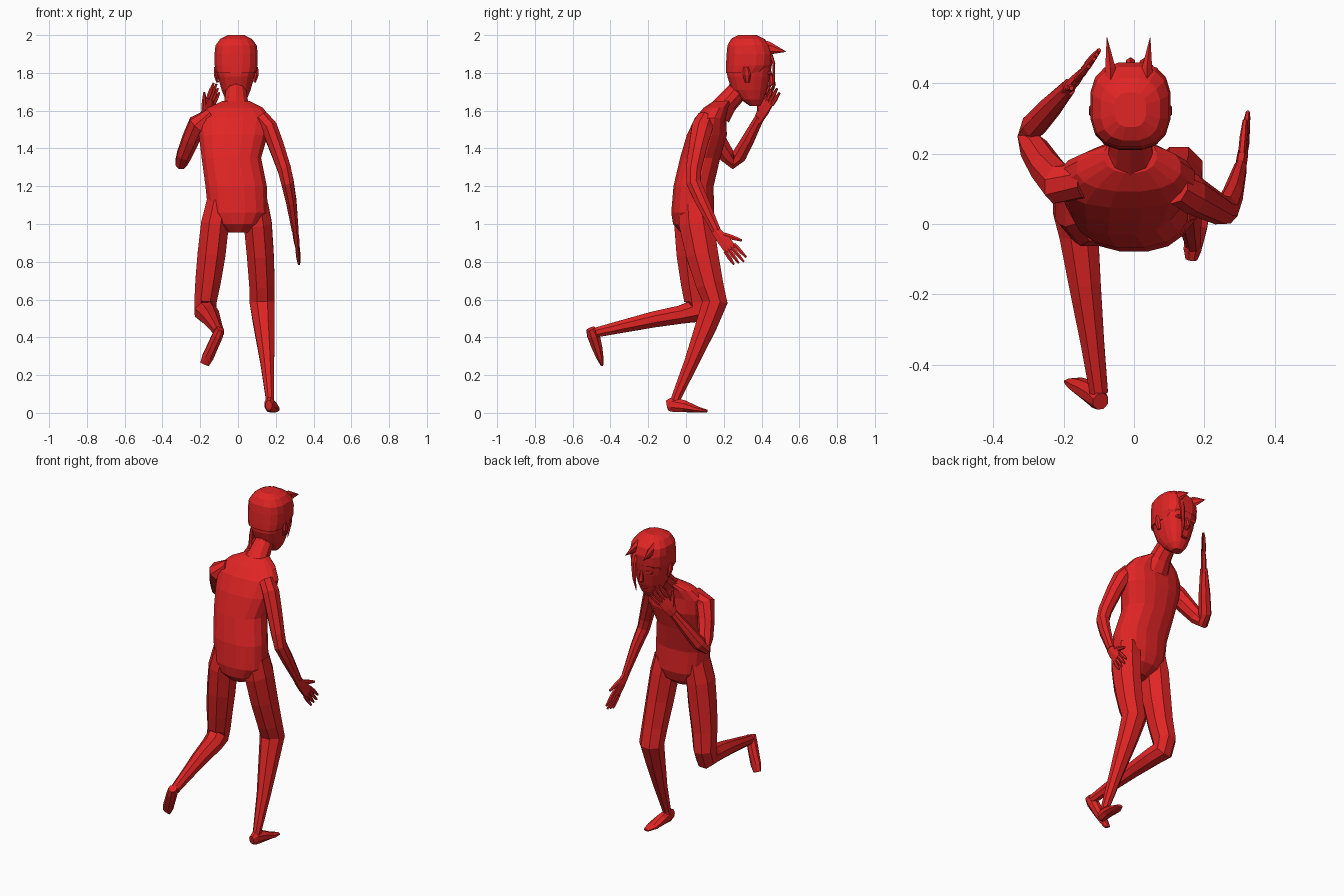
import bpy, bmesh, math
from mathutils import Vector as V

red = bpy.data.materials.new("red")
red.diffuse_color = (0.75, 0.018, 0.018, 1)


def finish(name, bm):
    bmesh.ops.recalc_face_normals(bm, faces=bm.faces)
    me = bpy.data.meshes.new(name)
    bm.to_mesh(me)
    bm.free()
    me.materials.append(red)
    ob = bpy.data.objects.new(name, me)
    bpy.context.collection.objects.link(ob)
    return ob


def loft(name, rings, n=8, side=(1, 0, 0), flat=False, p=1.0, floor=False):
    """rings: (x, y, z, half width along side, half depth); flat keeps rings level."""
    bm = bmesh.new()
    pts = [V(r[:3]) for r in rings]
    loops = []
    for i, r in enumerate(rings):
        t = V((0, 0, 1)) if flat else (pts[min(i + 1, len(pts) - 1)] - pts[max(i - 1, 0)]).normalized()
        s = V(side)
        s = (s - t * s.dot(t)).normalized()
        d = t.cross(s)
        loop = []
        for k in range(n):
            a = 2 * math.pi * (k + 0.5) / n
            c, q = math.cos(a), math.sin(a)
            c = math.copysign(abs(c) ** p, c)
            q = math.copysign(abs(q) ** p, q)
            co = pts[i] + s * c * r[3] + d * q * r[4]
            if floor:
                co.z = max(co.z, 0)
            loop.append(bm.verts.new(co))
        loops.append(loop)
    for a, b in zip(loops, loops[1:]):
        for k in range(n):
            bm.faces.new((a[k], a[(k + 1) % n], b[(k + 1) % n], b[k]))
    bm.faces.new(loops[0])
    bm.faces.new(loops[-1])
    return finish(name, bm)


def hand(name, wrist, direction, across, length):
    """Flat palm, four fingers and a thumb."""
    w, d, a = V(wrist), V(direction).normalized(), V(across)
    a = (a - d * a.dot(d)).normalized()

    def part(label, p0, p1, r0, r1, thick):
        m = (p0 + p1) / 2
        loft(name + label, [(*p0, r0, thick), (*m, (r0 + r1) / 2 + .003, thick),
                            (*p1, r1, thick * .6)], 6, a)
    part("_palm", w - d * .02, w + d * length * .55, .026, .04, .016)
    for i in range(4):
        o = (i - 1.5) * .02
        tip = length * (1 - .05 * abs(i - 2))
        part(f"_finger_{i}", w + a * o + d * length * .5, w + a * o * 1.25 + d * tip, .011, .006, .010)
    part("_thumb", w + a * .02 + d * length * .15, w + a * .075 + d * length * .55, .014, .007, .011)


# torso, leaning forward
loft("torso", [
    (0, .02, .955, .055, .05), (0, .03, 1.0, .12, .10), (0, .035, 1.06, .16, .115),
    (-.01, .04, 1.2, .165, .108), (-.035, .075, 1.35, .16, .108),
    (-.025, .11, 1.47, .185, .108), (-.02, .13, 1.56, .195, .085),
    (-.015, .16, 1.615, .15, .068), (-.01, .195, 1.65, .075, .05)],
    16, flat=True, p=.85)

# neck and head
loft("neck", [(-.01, .17, 1.58, .09, .07), (-.01, .215, 1.64, .066, .058),
              (-.01, .27, 1.70, .056, .055), (-.01, .31, 1.77, .06, .06)], 10)
loft("head", [
    (-.01, .365, 1.625, .03, .028), (-.01, .35, 1.66, .058, .062),
    (-.01, .335, 1.71, .078, .095), (-.01, .332, 1.78, .098, .115),
    (-.01, .335, 1.85, .108, .122)], 16, flat=True, p=.8)
loft("hair_cap", [
    (-.01, .315, 1.80, .106, .106), (-.01, .333, 1.84, .115, .123),
    (-.01, .337, 1.90, .116, .124), (-.01, .333, 1.945, .111, .115),
    (-.01, .327, 1.98, .085, .09), (-.01, .325, 2.0, .045, .05)], 16, flat=True, p=.75)

# pointed fringe tufts and hanging strand
for i, (x0, x1) in enumerate([(-.067, -.077), (.037, .046)]):
    loft(f"hair_tuft_{i}", [(x0, .39, 1.935, .022, .045), (x0, .44, 1.93, .017, .034),
                            (x1, .53, 1.912, .001, .001)], 6)
loft("hair_strand", [(.03, .44, 1.92, .02, .012), (.035, .465, 1.85, .018, .008),
                     (.03, .465, 1.75, .012, .006), (.025, .45, 1.67, .002, .002)], 5)

# face details
for s in (-1, 1):
    loft(f"eye_{s}", [(-.01 + s * .045, .42, 1.80, .024, .014),
                      (-.01 + s * .045, .452, 1.80, .02, .010)], 8)
    loft(f"ear_{s}", [(-.01 + s * .098, .325, 1.75, .008, .012),
                      (-.01 + s * .108, .322, 1.79, .012, .022),
                      (-.01 + s * .110, .318, 1.83, .008, .014)], 6)
loft("nose", [(-.01, .445, 1.80, .007, .01), (-.01, .457, 1.745, .015, .018),
              (-.01, .44, 1.735, .01, .008)], 6)
loft("mouth", [(-.01, .40, 1.69, .026, .008), (-.01, .432, 1.69, .02, .005)], 6)

# standing leg
loft("right_leg", [
    (.09, .045, 1.10, .075, .09), (.105, .055, 1.0, .08, .10), (.118, .085, .84, .077, .092),
    (.127, .125, .68, .073, .078), (.128, .153, .585, .072, .072), (.137, .11, .47, .06, .062),
    (.155, .03, .27, .04, .042), (.168, -.05, .085, .024, .028), (.168, -.06, .04, .024, .03)])
loft("right_foot", [
    (.163, -.10, .04, .018, .028), (.166, -.075, .045, .027, .042), (.176, -.01, .035, .034, .034),
    (.187, .06, .018, .036, .017), (.196, .112, .010, .018, .007)], floor=True)

# lifted leg, bent back at the knee
loft("left_leg", [
    (-.10, .035, 1.12, .07, .09), (-.122, .03, 1.0, .08, .10), (-.14, .035, .84, .08, .092),
    (-.158, .045, .70, .073, .08), (-.172, .06, .59, .064, .075), (-.172, .045, .535, .062, .068),
    (-.157, -.03, .52, .06, .052), (-.14, -.17, .495, .049, .046),
    (-.118, -.34, .457, .036, .036), (-.100, -.48, .425, .028, .028)])
loft("left_foot", [
    (-.095, -.505, .445, .024, .026), (-.108, -.49, .41, .030, .036), (-.135, -.472, .35, .031, .03),
    (-.160, -.456, .295, .033, .020), (-.177, -.446, .257, .026, .008)])

# hanging arm
loft("right_arm", [
    (.12, .105, 1.56, .045, .05), (.165, .085, 1.51, .046, .06), (.20, .065, 1.42, .044, .052),
    (.245, .04, 1.29, .039, .044), (.262, .04, 1.22, .036, .042), (.282, .085, 1.12, .030, .038),
    (.303, .16, .965, .019, .026)])
hand("right_hand", (.304, .165, .955), (.1, .62, -.77), (0, .75, .64), .21)

# raised arm
loft("left_arm", [
    (-.14, .12, 1.57, .045, .05), (-.215, .115, 1.525, .055, .06), (-.25, .16, 1.45, .048, .052),
    (-.285, .215, 1.365, .042, .045), (-.30, .25, 1.325, .034, .038),
    (-.285, .28, 1.36, .036, .042), (-.24, .33, 1.45, .033, .036), (-.185, .39, 1.565, .020, .026)])
hand("left_hand", (-.185, .388, 1.56), (.38, .45, .86), (-.55, -.8, .5), .21)
